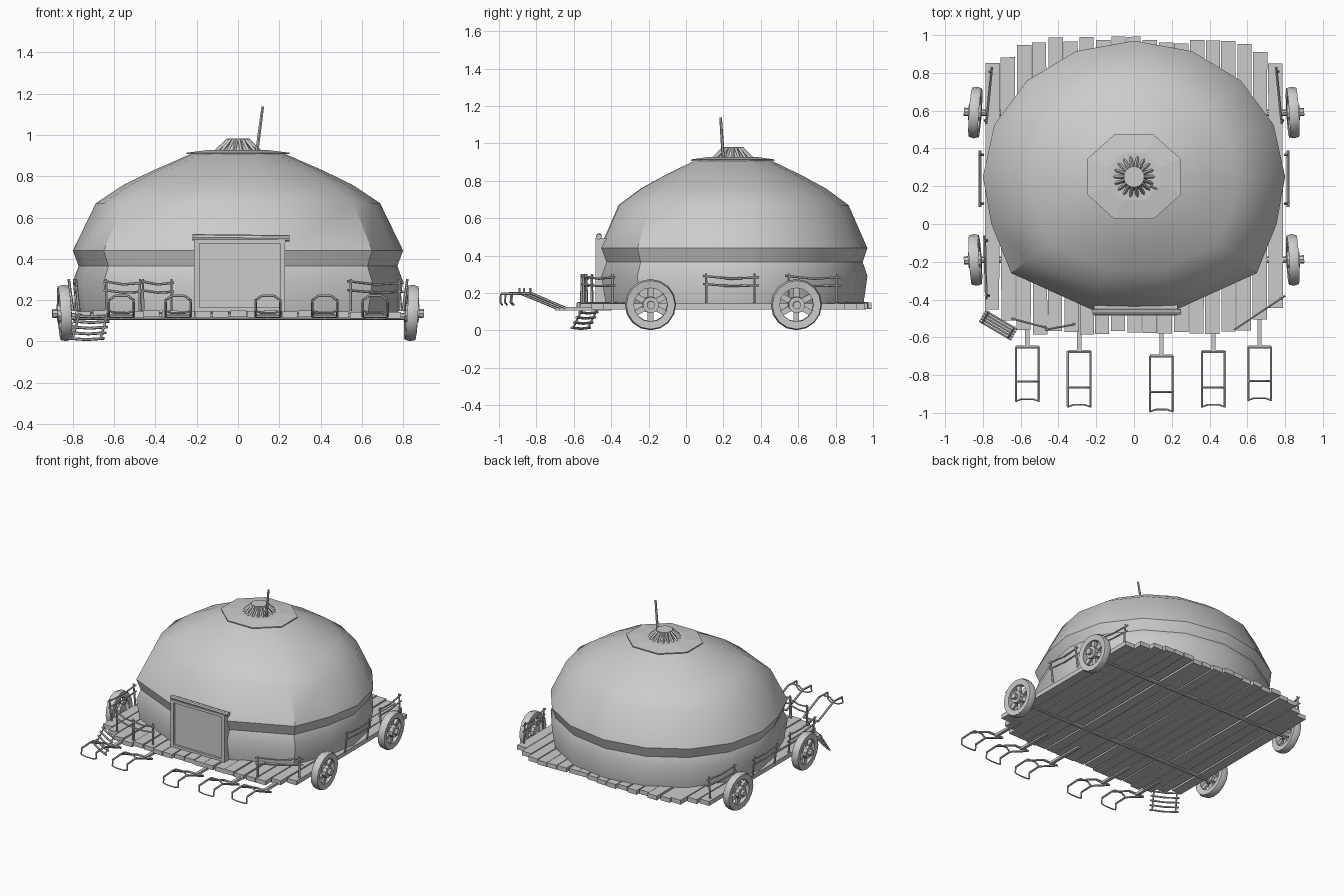
import bpy, bmesh, math, random
from mathutils import Vector, Matrix

random.seed(4)
if "Cube" in bpy.data.objects:
    bpy.data.objects.remove(bpy.data.objects["Cube"])

grey = bpy.data.materials.new("plain_grey")
grey.use_nodes = True
COLOR = (0.6, 0.6, 0.6, 1)
grey.diffuse_color = COLOR
grey.node_tree.nodes["Principled BSDF"].inputs["Base Color"].default_value = COLOR
CY = 0.25      # middle of the tent along y
DECK = 0.148   # top of the planks


def finish(name, bm, smooth=None):
    bmesh.ops.recalc_face_normals(bm, faces=bm.faces)
    mesh = bpy.data.meshes.new(name)
    bm.to_mesh(mesh)
    bm.free()
    mesh.materials.append(grey)
    ob = bpy.data.objects.new(name, mesh)
    bpy.context.collection.objects.link(ob)
    if smooth:
        bpy.ops.object.select_all(action="DESELECT")
        ob.select_set(True)
        bpy.context.view_layer.objects.active = ob
        bpy.ops.object.shade_smooth_by_angle(angle=math.radians(smooth))
    return ob


def box(bm, center, size, rot=None):
    m = Matrix.Translation(center) @ (rot or Matrix()) @ Matrix.Diagonal((*size, 1))
    bmesh.ops.create_cube(bm, size=1, matrix=m)


def rod(bm, a, b, r, r2=None, sides=6):
    a, b = Vector(a), Vector(b)
    d = b - a
    m = Matrix.Translation((a + b) / 2) @ d.to_track_quat("Z", "Y").to_matrix().to_4x4()
    bmesh.ops.create_cone(bm, cap_ends=True, segments=sides, radius1=r,
                          radius2=r if r2 is None else r2, depth=d.length, matrix=m)


def path(bm, pts, r):
    for a, b in zip(pts, pts[1:]):
        rod(bm, a, b, r)


def loft(bm, rings, cap=True):
    loops = [[bm.verts.new(p) for p in ring] for ring in rings]
    n = len(loops[0])
    for lo, hi in zip(loops, loops[1:]):
        for i in range(n):
            bm.faces.new((lo[i], lo[(i + 1) % n], hi[(i + 1) % n], hi[i]))
    if cap:
        bm.faces.new(loops[0])
        bm.faces.new(loops[-1])
    return loops


# Tent dome: sixteen sides, with the front flattened around the door
outline = []
for i in range(16):
    a = math.tau * i / 16
    outline.append((0.8 * math.cos(a), 0.72 * math.sin(a)))
outline[15], outline[9] = (0.755, -0.25), (-0.755, -0.25)
outline[14], outline[10] = (0.65, -0.51), (-0.65, -0.51)
outline[13], outline[11] = (0.22, -0.705), (-0.22, -0.705)
outline[12] = (0, -0.71)
profile = [(0.14, 0.97), (0.29, 1.0), (0.365, 0.965), (0.44, 1.0), (0.67, 0.86),
           (0.76, 0.69), (0.83, 0.51), (0.91, 0.28), (0.925, 0.13)]
bm = bmesh.new()
loft(bm, [[(x * s, CY + y * s, z) for x, y in outline] for z, s in profile])
finish("tent_dome", bm, 34)

# Octagonal roof flap under the smoke crown
bm = bmesh.new()
rings = []
for r, z in ((0.27, 0.907), (0.27, 0.914), (0.15, 0.928)):
    rings.append([(r * math.cos(math.tau * (i + .5) / 8),
                   CY + 0.9 * r * math.sin(math.tau * (i + .5) / 8), z) for i in range(8)])
loft(bm, rings)
finish("roof_flap", bm)

# Smoke crown: sloping slats around a small cap
bm = bmesh.new()
for i in range(18):
    a = math.tau * i / 18
    c, s = math.cos(a), math.sin(a)
    rod(bm, (0.105 * c, CY + 0.105 * s, 0.922), (0.05 * c, CY + 0.05 * s, 0.975), 0.009, sides=4)
rod(bm, (0, CY, 0.965), (0, CY, 0.982), 0.055, sides=18)
rod(bm, (0, CY, 0.92), (0, CY, 0.968), 0.075, 0.04, sides=18)
finish("smoke_crown", bm)

# Chimney pole
bm = bmesh.new()
rod(bm, (0.09, 0.2, 0.91), (0.12, 0.185, 1.138), 0.009, 0.007)
finish("chimney_pole", bm)

# Door with posts, lintel and sill
bm = bmesh.new()
box(bm, (0.01, -0.44, 0.32), (0.40, 0.06, 0.34))
finish("door_panel", bm)
bm = bmesh.new()
for x in (-0.2, 0.215):
    box(bm, (x, -0.45, 0.32), (0.025, 0.07, 0.35))
box(bm, (0.01, -0.45, 0.155), (0.42, 0.07, 0.02))
box(bm, (0.01, -0.45, 0.485), (0.44, 0.07, 0.02))
rod(bm, (-0.22, -0.465, 0.505), (0.25, -0.465, 0.5), 0.015, sides=8)
finish("door_frame", bm)

# Deck planks with uneven ends
bm = bmesh.new()
for i in range(19):
    x = (i - 9) * 0.0833
    edge = max(0, abs(x) - 0.5)
    back = 0.975 - 0.45 * edge + random.uniform(-0.02, 0.02)
    front = -0.575 + 1.4 * edge ** 1.7 + random.uniform(-0.012, 0.012)
    box(bm, (x, (back + front) / 2, 0.131 + random.uniform(-0.004, 0.004)),
        (0.076, back - front, 0.032),
        Matrix.Rotation(random.uniform(-0.005, 0.005), 4, "Z"))
finish("deck_planks", bm)

# Axles
bm = bmesh.new()
for y in (-0.19, 0.59):
    rod(bm, (-0.84, y, 0.122), (0.84, y, 0.122), 0.017, sides=8)
finish("axles", bm)


def wheel(name, side, y, yaw):
    bm = bmesh.new()
    # Rim ring, lofted around a square section along the local x axis
    section = ((0.13, -0.026), (0.137, 0), (0.13, 0.026), (0.09, 0.022), (0.09, -0.022))
    rings = []
    for k in range(16):
        a = math.tau * k / 16
        rings.append([(x, r * math.cos(a), r * math.sin(a)) for r, x in section])
    loft(bm, rings + rings[:1], cap=False)
    bmesh.ops.remove_doubles(bm, verts=bm.verts, dist=1e-5)
    for k in range(6):
        rot = Matrix.Rotation(math.tau * k / 6, 4, "X")
        box(bm, rot @ Vector((0, 0, 0.066)), (0.02, 0.03, 0.066), rot)
    rod(bm, (-0.032, 0, 0), (0.036, 0, 0), 0.044, sides=10)
    rod(bm, (0.03, 0, 0), (0.06, 0, 0), 0.022, sides=8)
    spin = Matrix.Rotation(0 if side > 0 else math.pi, 4, "Z")
    m = (Matrix.Translation((side * 0.84, y, 0.138)) @ Matrix.Rotation(yaw, 4, "Z")
         @ spin @ Matrix.Rotation(0.06, 4, "Y"))
    bm.transform(m)
    finish(name, bm, 30)


wheel("front_left_wheel", 1, -0.19, 0.05)
wheel("front_right_wheel", -1, -0.19, 0.06)
wheel("back_left_wheel", 1, 0.59, 0.06)
wheel("back_right_wheel", -1, 0.59, -0.07)

# Pulling shafts: stem, rising frame, raised crossbar and drooping end bow
for n, (x, y0, y1) in enumerate([(-0.565, -0.65, -0.935), (-0.29, -0.675, -0.965),
                                 (0.145, -0.7, -0.99), (0.42, -0.675, -0.965),
                                 (0.665, -0.65, -0.93)]):
    bm = bmesh.new()
    box(bm, (x, (y0 - 0.4) / 2, 0.115), (0.022, abs(y0 + 0.4), 0.018))
    w = 0.06
    rod(bm, (x - w, y0, 0.122), (x + w, y0, 0.122), 0.009)
    bend = y1 + 0.1
    for s in (-w, w):
        path(bm, [(x + s, y0, 0.122), (x + s, bend, 0.2), (x + s, y1, 0.195)], 0.007)
    path(bm, [(x - w, bend, 0.2), (x - w / 2, bend, 0.222), (x + w / 2, bend, 0.222),
              (x + w, bend, 0.2)], 0.006)
    path(bm, [(x - w, y1, 0.195), (x - w, y1 - .003, 0.15), (x - w / 2, y1 + 0.008, 0.137),
              (x + w / 2, y1 + 0.008, 0.137), (x + w, y1 - .003, 0.15), (x + w, y1, 0.195)], 0.005)
    finish(f"pulling_shaft_{n + 1}", bm)


# Railings: two posts and two sagging rails between deck points
def railing(name, a, b, lean=(0, 0)):
    bm = bmesh.new()
    a, b = Vector((*a, DECK)), Vector((*b, DECK))
    top = Vector((*lean, 0.155))
    for p in (a.lerp(b, 0.06), a.lerp(b, 0.92)):
        rod(bm, p, p + top, 0.008, 0.006)
    for h, sag in ((0.93, 0.012), (0.65, 0.008)):
        p, q = a + top * h, b + top * (h - 0.05)
        path(bm, [p, p.lerp(q, 0.5) - Vector((0, 0, sag)), q], 0.006)
    finish(name, bm)


railing("front_right_railing", (-0.65, -0.5), (-0.46, -0.55))
railing("front_middle_railing", (-0.47, -0.56), (-0.31, -0.53))
railing("front_left_railing", (0.53, -0.56), (0.8, -0.38))
for side, word in ((1, "left"), (-1, "right")):
    railing(f"{word}_middle_railing", (side * 0.8, 0.09), (side * 0.8, 0.39), (side * 0.02, 0))
    railing(f"{word}_back_railing", (side * 0.79, 0.53), (side * 0.76, 0.83), (-side * 0.01, 0))
railing("right_front_railing", (-0.77, -0.4), (-0.78, -0.06), (-0.015, 0))

# Steps hanging off the front right corner
bm = bmesh.new()
along, out = Vector((0.085, -0.05, 0)), Vector((-0.035, -0.06, -0.125))
start = Vector((-0.7, -0.505, 0.135))
for s in (-0.8, 0.8):
    rod(bm, start + along * s, start + along * s + out, 0.006)
for k in range(5):
    c = start + out * (0.08 + 0.22 * k)
    path(bm, [c - along, c + Vector((0, 0, -0.006)), c + along], 0.007)
finish("steps", bm)
